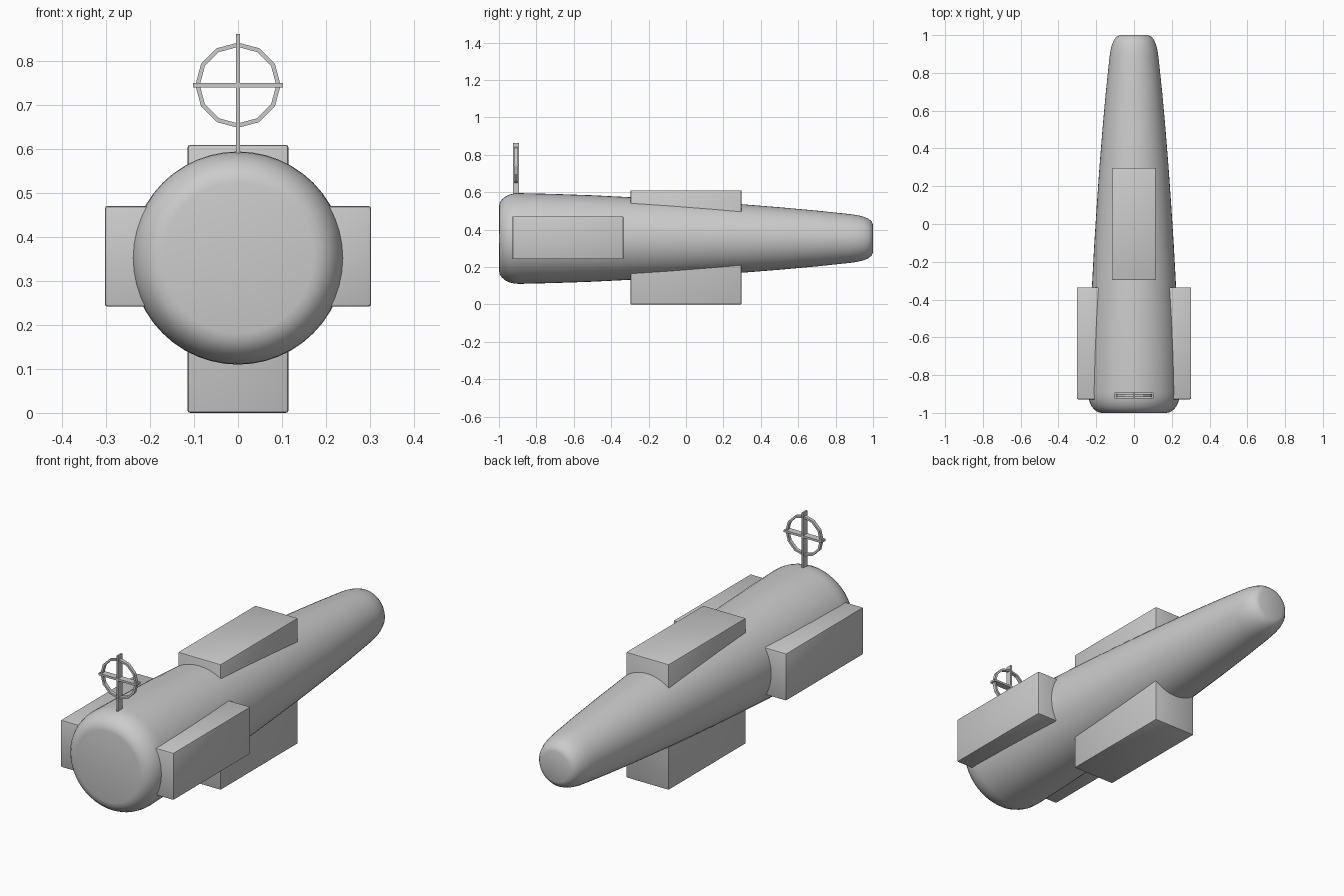
import bpy, bmesh, math
from mathutils import Matrix

if "Cube" in bpy.data.objects:
    bpy.data.objects.remove(bpy.data.objects["Cube"])

CZ = 0.3525  # height of the body axis


def make_object(name, bm):
    bmesh.ops.recalc_face_normals(bm, faces=bm.faces)
    mesh = bpy.data.meshes.new(name)
    bm.to_mesh(mesh)
    bm.free()
    obj = bpy.data.objects.new(name, mesh)
    bpy.context.collection.objects.link(obj)
    return obj


def smooth(obj, angle):
    bpy.ops.object.select_all(action='DESELECT')
    obj.select_set(True)
    bpy.context.view_layer.objects.active = obj
    bpy.ops.object.shade_smooth_by_angle(angle=math.radians(angle))


def box(name, lo, hi, bevel=0.0):
    bm = bmesh.new()
    bmesh.ops.create_cube(bm, size=1)
    for v in bm.verts:
        v.co = [(a + b) / 2 + c * (b - a) for a, b, c in zip(lo, hi, v.co)]
    if bevel:
        bmesh.ops.bevel(bm, geom=bm.edges[:], offset=bevel, segments=2,
                        profile=0.5, affect='EDGES')
    obj = make_object(name, bm)
    if bevel:
        smooth(obj, 40)
    return obj


def lathe(name, profile, sides, closed=False):
    """Revolve (radius, y) points about the y axis."""
    bm = bmesh.new()
    rings = []
    for r, y in profile:
        rings.append([bm.verts.new((r * math.sin(math.tau * i / sides), y,
                                    r * math.cos(math.tau * i / sides)))
                      for i in range(sides)])
    pairs = list(zip(rings, rings[1:]))
    if closed:
        pairs.append((rings[-1], rings[0]))
    for a, b in pairs:
        for i in range(sides):
            j = (i + 1) % sides
            bm.faces.new((a[i], a[j], b[j], b[i]))
    if not closed:
        bm.faces.new(rings[0])
        bm.faces.new(rings[-1])
    return make_object(name, bm)


# Tapered body with rounded ends
profile = [(0.172, -1.0), (0.191, -0.996), (0.209, -0.984), (0.224, -0.966),
           (0.235, -0.943), (0.241, -0.918), (0.2425, -0.89),
           (0.238, -0.7), (0.231, -0.5), (0.221, -0.3), (0.210, -0.1),
           (0.197, 0.1), (0.183, 0.3), (0.167, 0.5), (0.149, 0.7),
           (0.130, 0.88), (0.125, 0.915), (0.117, 0.948), (0.106, 0.975),
           (0.091, 0.993), (0.073, 1.0)]
body = lathe("body", profile, 48)
body.location.z = CZ
smooth(body, 45)

# Upright fins, one block through the body
box("vertical_fin", (-0.115, -0.297, 0.0), (0.115, 0.297, 0.61), 0.006)

# Side fins
for side, a, b in (("left", -0.303, -0.1), ("right", 0.1, 0.303)):
    box(side + "_fin", (a, -0.928, 0.242), (b, -0.335, 0.471), 0.006)

# Ring sight with crossed bars
ring = lathe("sight_ring", [(0.087, -0.917), (0.097, -0.917),
                            (0.097, -0.901), (0.087, -0.901)], 12, closed=True)
ring.location.z = 0.746
box("sight_post", (-0.004, -0.925, 0.57), (0.004, -0.893, 0.862))
box("sight_crossbar", (-0.102, -0.925, 0.741), (0.102, -0.893, 0.751))
